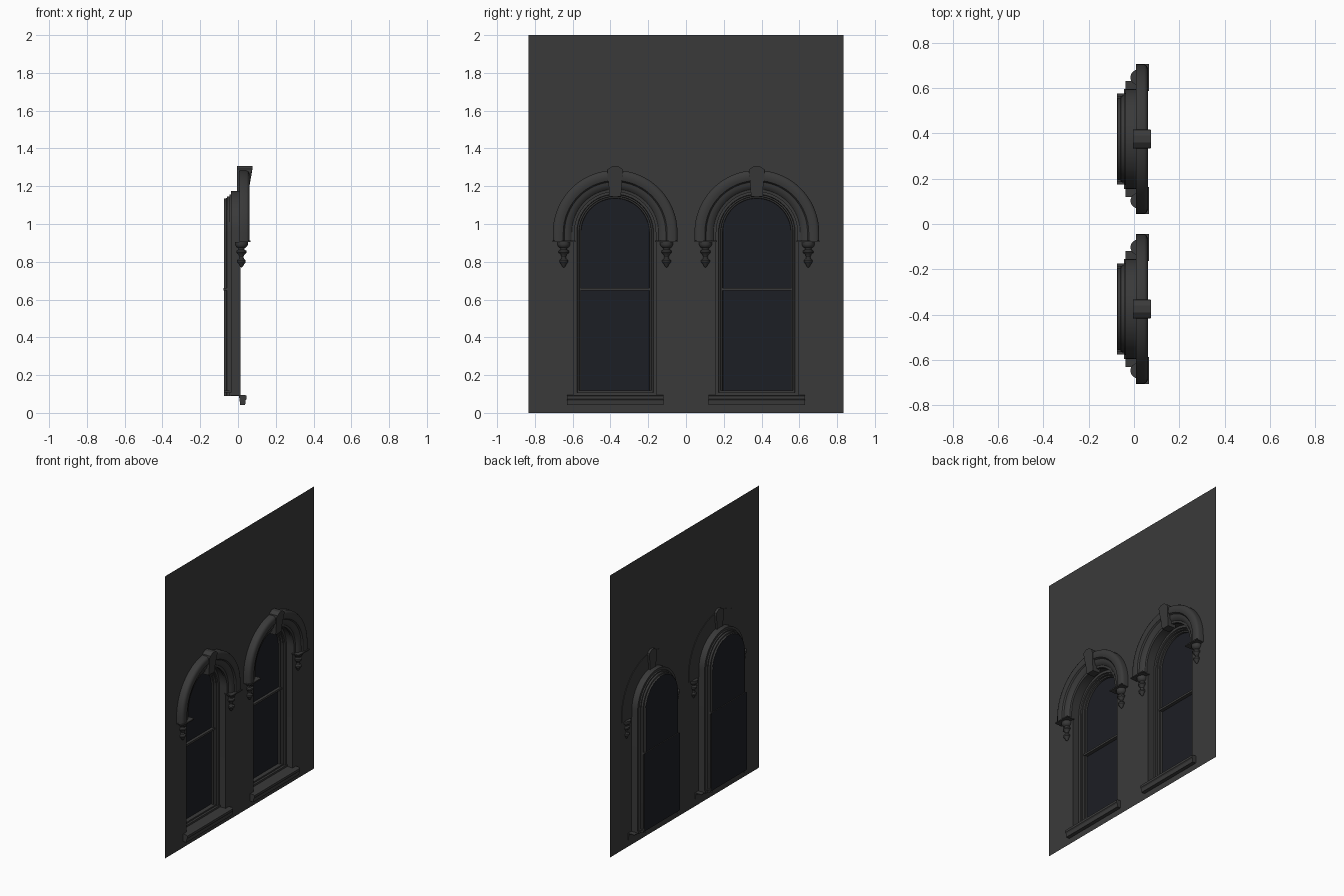
import bpy, bmesh, math

if "Cube" in bpy.data.objects:
    bpy.data.objects.remove(bpy.data.objects["Cube"])

WALL_X = 0.012      # wall plane, street side is +x
ZC = 0.955          # springing height of every arch
SEG = 32


def material(name, col):
    m = bpy.data.materials.new(name)
    m.diffuse_color = (*col, 1)
    m.use_nodes = True
    m.node_tree.nodes["Principled BSDF"].inputs["Base Color"].default_value = m.diffuse_color
    return m


STONE = material("dark_stone", (0.042, 0.042, 0.042))
GLASS = material("dark_glass", (0.012, 0.013, 0.018))


def finish(name, bm, mat, fix=True, smooth=False):
    if fix:
        bmesh.ops.recalc_face_normals(bm, faces=bm.faces)
    me = bpy.data.meshes.new(name)
    bm.to_mesh(me)
    bm.free()
    ob = bpy.data.objects.new(name, me)
    bpy.context.collection.objects.link(ob)
    me.materials.append(mat)
    if smooth:
        bpy.ops.object.select_all(action='DESELECT')
        ob.select_set(True)
        bpy.context.view_layer.objects.active = ob
        bpy.ops.object.shade_smooth_by_angle(angle=math.radians(35))
    return ob


def arch(y0, r, zb):
    """(y, z) outline: up one side, around the arch, down the other."""
    pts = [(y0 + r, zb)]
    for i in range(SEG + 1):
        a = math.pi * i / SEG
        pts.append((y0 + r * math.cos(a), ZC + r * math.sin(a)))
    return pts + [(y0 - r, zb)]


def arch_sweep(name, y0, profile, zb, closed):
    """Sweep an (r, x) profile along the arch."""
    bm = bmesh.new()
    rows = [[bm.verts.new((x, y, z)) for y, z in arch(y0, r, zb)] for r, x in profile]
    pairs = list(zip(rows, rows[1:]))
    if closed:
        pairs.append((rows[-1], rows[0]))
    for a, b in pairs:
        for i in range(len(a) - 1):
            bm.faces.new((a[i], b[i], b[i + 1], a[i + 1]))
    if closed:
        bm.faces.new([r[0] for r in rows])
        bm.faces.new([r[-1] for r in reversed(rows)])
        return finish(name, bm, STONE, True, True)
    return finish(name, bm, STONE, False, True)


def prism(name, loop_a, loop_b, mat=STONE):
    """Solid between two matching 3D loops."""
    bm = bmesh.new()
    a = [bm.verts.new(p) for p in loop_a]
    b = [bm.verts.new(p) for p in loop_b]
    n = len(a)
    for i in range(n):
        bm.faces.new((a[i], a[(i + 1) % n], b[(i + 1) % n], b[i]))
    bm.faces.new(a)
    bm.faces.new(b[::-1])
    return finish(name, bm, mat)


def bar(name, y0, half, profile):
    """Extrude an (x, z) profile along y."""
    return prism(name, [(x, y0 - half, z) for x, z in profile],
                 [(x, y0 + half, z) for x, z in profile])


def rect(x0, x1, z0, z1):
    return [(x0, z0), (x1, z0), (x1, z1), (x0, z1)]


def sheet(name, x, pts, mat):
    bm = bmesh.new()
    bm.faces.new([bm.verts.new((x, y, z)) for y, z in pts])
    return finish(name, bm, mat, False)


def lathe(name, cx, cy, profile, n=16):
    bm = bmesh.new()
    rings = [[bm.verts.new((cx + r * math.cos(2 * math.pi * i / n),
                            cy + r * math.sin(2 * math.pi * i / n), z))
              for i in range(n)] for r, z in profile]
    for a, b in zip(rings, rings[1:]):
        for i in range(n):
            bm.faces.new((a[i], a[(i + 1) % n], b[(i + 1) % n], b[i]))
    bm.faces.new(rings[0])
    bm.faces.new(rings[-1][::-1])
    return finish(name, bm, STONE, True, True)


CENTRES = (-0.375, 0.375)

# wall sheet with two arched openings
bm = bmesh.new()
W = 0.833
for loop in [[(-W, 0), (W, 0), (W, 2), (-W, 2)]] + [arch(c, 0.22, 0.09) for c in CENTRES]:
    vs = [bm.verts.new((WALL_X, y, z)) for y, z in loop]
    for i in range(len(vs)):
        bm.edges.new((vs[i - 1], vs[i]))
bmesh.ops.triangle_fill(bm, use_beauty=True, edges=bm.edges[:], normal=(1, 0, 0))
for f in bm.faces:
    f.normal_update()
    if f.normal.x < 0:
        f.normal_flip()
finish("wall", bm, STONE, False)

FRAME = [(0.22, 0.012), (0.22, -0.037), (0.203, -0.037), (0.2, -0.045),
         (0.192, -0.045), (0.19, -0.058), (0.182, -0.06), (0.18, -0.073)]
HOOD = [(0.33, 0.008), (0.33, 0.045), (0.325, 0.055), (0.314, 0.061), (0.29, 0.061),
        (0.275, 0.056), (0.268, 0.046), (0.255, 0.044), (0.24, 0.038), (0.23, 0.028),
        (0.215, 0.026), (0.215, 0.008)]
DROP = [(0.034, 0.905), (0.034, 0.89), (0.027, 0.878), (0.017, 0.872), (0.017, 0.864),
        (0.027, 0.858), (0.027, 0.848), (0.016, 0.838), (0.011, 0.826), (0.014, 0.815),
        (0.023, 0.808), (0.023, 0.798), (0.014, 0.787), (0.008, 0.775), (0.002, 0.77)]
SILL = [(-0.037, 0.09), (-0.037, 0.095), (0.035, 0.095), (0.046, 0.09), (0.046, 0.074),
        (0.04, 0.066), (0.038, 0.042), (0.012, 0.042), (0.005, 0.09)]

for c in CENTRES:
    # recessed frame, sashes and glass
    arch_sweep("window_frame", c, FRAME, 0.09, False)
    sheet("upper_glass", -0.072, arch(c, 0.182, 0.655), GLASS)
    sheet("lower_glass", -0.077, [(c - 0.2, 0.11), (c + 0.2, 0.11),
                                  (c + 0.2, 0.66), (c - 0.2, 0.66)], GLASS)
    bar("meeting_rail", c, 0.19, rect(-0.076, -0.052, 0.648, 0.662))
    bar("bottom_rail", c, 0.2, rect(-0.075, -0.045, 0.108, 0.118))
    bar("bottom_frame", c, 0.22, rect(-0.045, -0.03, 0.09, 0.108))
    bar("sill", c, 0.256, SILL)
    # moulded hood with end plates and turned drops
    arch_sweep("hood_mould", c, HOOD, 0.91, True)
    for s in (-1, 1):
        bar("hood_end_plate", c + s * 0.271, 0.06, rect(0.008, 0.067, 0.905, 0.913))
        lathe("drop", 0.018, c + s * 0.272, DROP)
    # keystone: tapered block, then rounded cap
    half = [(0.031, 1.145), (0.034, 1.2), (0.042, 1.275)]
    cap = [(0.04, 1.29), (0.028, 1.298), (0.015, 1.307)]
    right = half + cap
    outline = [(c + h, z) for h, z in right] + [(c - h, z) for h, z in reversed(right)]
    depth = lambda z: 0.076 if z > 1.285 else 0.054 + 0.016 * (z - 1.145) / 0.13
    prism("keystone", [(-0.005, y, z) for y, z in outline],
          [(depth(z), y, z) for y, z in outline])
